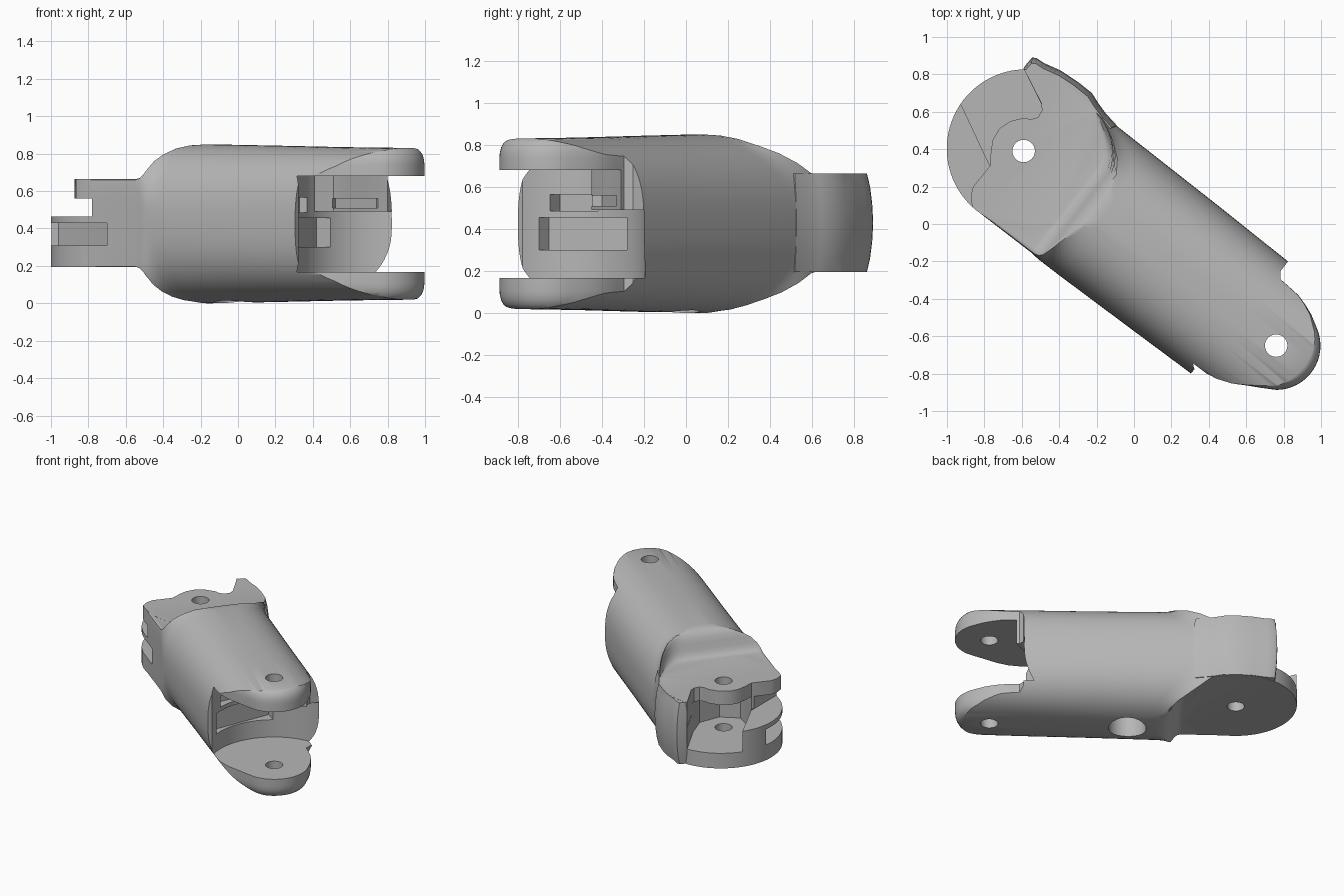
import bpy, bmesh, math
from mathutils import Matrix, Vector

if "Cube" in bpy.data.objects:
    bpy.data.objects.remove(bpy.data.objects["Cube"])

gray = bpy.data.materials.new("plain gray")
gray.use_nodes = True
gray.diffuse_color = (0.47, 0.47, 0.47, 1)
gray.node_tree.nodes["Principled BSDF"].inputs["Base Color"].default_value = (0.47, 0.47, 0.47, 1)

KNUCKLE = Vector((-0.59, 0.39))
FORK = Vector((0.76, -0.65))
AXIS = FORK - KNUCKLE
LENGTH = AXIS.length
MID = 0.425
FRAME = Matrix.Translation((*KNUCKLE, MID)) @ Matrix.Rotation(math.atan2(AXIS.y, AXIS.x), 4, "Z")


def skin(name, rings):
    """Closed solid through rings of equal point count."""
    bm = bmesh.new()
    loops = [[bm.verts.new(p) for p in ring] for ring in rings]
    n = len(loops[0])
    for a, b in zip(loops, loops[1:]):
        for i in range(n):
            j = (i + 1) % n
            bm.faces.new((a[i], a[j], b[j], b[i]))
    bm.faces.new(loops[0])
    bm.faces.new(loops[-1])
    bmesh.ops.recalc_face_normals(bm, faces=bm.faces)
    mesh = bpy.data.meshes.new(name)
    bm.to_mesh(mesh)
    bm.free()
    mesh.materials.append(gray)
    ob = bpy.data.objects.new(name, mesh)
    bpy.context.collection.objects.link(ob)
    return ob


def prism(name, pts, centre, levels):
    """Plan outline raised through (z, scale about the centre) levels."""
    return skin(name, [[(*(centre + (Vector(p) - centre) * s), z) for p in pts] for z, s in levels])


def block(name, pts, z0, z1):
    return prism(name, pts, KNUCKLE, [(z0, 1), (z1, 1)])


def disc(name, centre, radius, z0, z1, sides=96):
    pts = [(centre[0] + radius * math.cos(math.tau * i / sides),
            centre[1] + radius * math.sin(math.tau * i / sides)) for i in range(sides)]
    return block(name, pts, z0, z1)


def combine(target, tool, operation="DIFFERENCE"):
    """Apply a boolean and discard its tool."""
    mod = target.modifiers.new(tool.name, "BOOLEAN")
    mod.operation = operation
    mod.solver = "EXACT"
    mod.object = tool
    tool.hide_render = True
    with bpy.context.temp_override(object=target, active_object=target):
        bpy.ops.object.modifier_apply(modifier=mod.name)
    bpy.data.objects.remove(tool)


# Barrel: rounded section, flattened and squared at the knuckle
# (distance, radius, half height, squareness)
STATIONS = [(0, .42, .2345, 6), (.36, .42, .2345, 5), (.385, .422, .241, 4.4), (.405, .424, .26, 3.9),
            (.42, .425, .29, 3.5), (.435, .425, .335, 3.1), (.45, .425, .37, 2.8), (.47, .425, .398, 2.6),
            (.5, .425, .415, 2.45), (.55, .425, .43, 2.4), (1, .418, .43, 2.45), (1.45, .41, .43, 2.6),
            (2.05, .404, .43, 2.6)]


def section(u, r, h, n):
    corner = min(math.radians(80), math.asin(min(1, (h / r) ** (n / 2))))
    quarter = [corner * i / 18 for i in range(18)]
    quarter += [corner + (math.pi / 2 - corner) * i / 8 for i in range(8)]
    angles = [q * math.pi / 2 + t for q in (0, 2) for t in quarter]
    angles += [math.pi * k - t for k in (1, 2) for t in quarter[1:]]
    angles += [math.pi / 2, math.pi * 1.5, math.pi, 0]
    ring = []
    for t in sorted({round(a % math.tau, 6) for a in angles}):
        c, s = math.cos(t), math.sin(t)
        v = .965 * r * math.copysign(abs(c) ** (2 / n), c)
        z = r * math.copysign(abs(s) ** (2 / n), s)
        z = max(.005 - h, min(.005 + h, z))
        # The step sweeps back along the left side
        back = .13 * (max(0, v - .2) / .16) ** 2 if .3 < u < .6 else 0
        ring.append(FRAME @ Vector((u - back, v, z)))
    return ring


body = skin("finger_link", [section(*s) for s in STATIONS])

# Fork prongs: plan outline with rounded rims
tip = [(LENGTH + .237 * math.cos(math.radians(a)), .237 * math.sin(math.radians(a))) for a in range(-52, 61, 7)]
plan = [(-.7, -.8), (1.43, -.8), (1.435, -.36), (1.5, -.345), (1.56, -.335), (1.64, -.305), (1.71, -.265),
        (1.78, -.227)] + tip + [(1.75, .247), (1.69, .27), (1.634, .286), (1.56, .292), (1.506, .295),
                                (1.48, .33), (1.477, .8), (-.7, .8)]
plan = [(FRAME @ Vector((u, v, 0))).xy for u, v in plan]
rim = [(-.01, .68), (.018, .78), (.027, .86), (.042, .92), (.062, .965), (.085, .99), (.11, 1)]
combine(body, prism("prong_trim", plan, FORK, rim + [(2 * MID - z, s) for z, s in reversed(rim)]), "INTERSECT")

# Knuckle disc and the bulged side ear
combine(body, disc("knuckle_disc", (-.577, .403), .424, .195, .665), "UNION")
ear = [(-.6, .82), (-.575, .855), (-.545, .89), (-.52, .887), (-.48, .86), (-.39, .82), (-.3, .76),
       (-.225, .7), (-.19, .645), (-.15, .59), (-.09, .525), (-.25, .4), (-.49, .5)]
bulge = [(.196, .94), (.26, .97), (.34, .99), (.43, 1), (.52, .99), (.6, .97), (.664, .94)]
combine(body, prism("side_ear", ear, KNUCKLE, bulge), "UNION")

# Knuckle openings
hook = [(-.6, .97), (-.59, .83), (-.495, .645), (-.492, .605), (-.515, .57), (-.55, .56), (-.59, .567),
        (-.66, .55), (-.72, .51), (-.755, .45), (-.765, .39), (-.77, .31), (-.86, .2), (-.873, .15),
        (-.865, .09), (-.87, 0), (-1.1, 0), (-1.1, .97)]
combine(body, block("hook_cut", hook, .47, .8))
cavity = [(-.6, .97), (-.59, .83), (-.46, .57), (-.41, .42), (-.47, .27), (-.6, .2), (-.77, .31),
          (-.92, .63), (-1.05, .9)]
combine(body, block("cavity_cut", cavity, .31, .56))
combine(body, block("upper_slot", [(-1.1, -.1), (-.78, -.1), (-.78, .7), (-1.1, .7)], .465, .56))
lower_slot = [(-1.1, -.1), (-.7, -.1), (-.7, .1), (-.8, .25), (-.96, .46), (-1.1, .46)]
combine(body, block("lower_slot", lower_slot, .31, .43))

# Fork gap, leaving a stop block below the upper prong
gap = disc("fork_gap", FORK, .455, .168, .68)
stop = [(.3, -.25), (.45, -.4), (.51, -.45), (.56, -.43), (.68, -.36), (.8, -.31), (.9, -.1), (.5, 0)]
combine(gap, block("stop", stop, .49, .8))
combine(body, gap)
combine(body, block("stop_slot", [(.49, -.5), (.77, -.38), (.74, -.31), (.52, -.4)], .51, .56))

# Pockets in the gap wall
lower_pocket = [(.4, -.75), (.335, -.72), (.25, -.65), (.42, -.23), (.52, -.3), (.6, -.38)]
combine(body, block("lower_pocket", lower_pocket, .3, .455))
combine(body, block("upper_pocket", [(.42, -.65), (.31, -.65), (.24, -.6), (.33, -.4), (.43, -.45)], .485, .565))

# Pivot bores and the underside socket
combine(body, disc("knuckle_bore", KNUCKLE, .06, -.1, 1, 40))
combine(body, disc("fork_bore", FORK, .06, -.1, 1, 40))
combine(body, disc("socket", KNUCKLE + AXIS.normalized() * .75, .13, -.1, .25, 48))

bpy.ops.object.select_all(action="DESELECT")
bpy.context.view_layer.objects.active = body
body.select_set(True)
bpy.ops.object.shade_smooth_by_angle(angle=math.radians(32))
